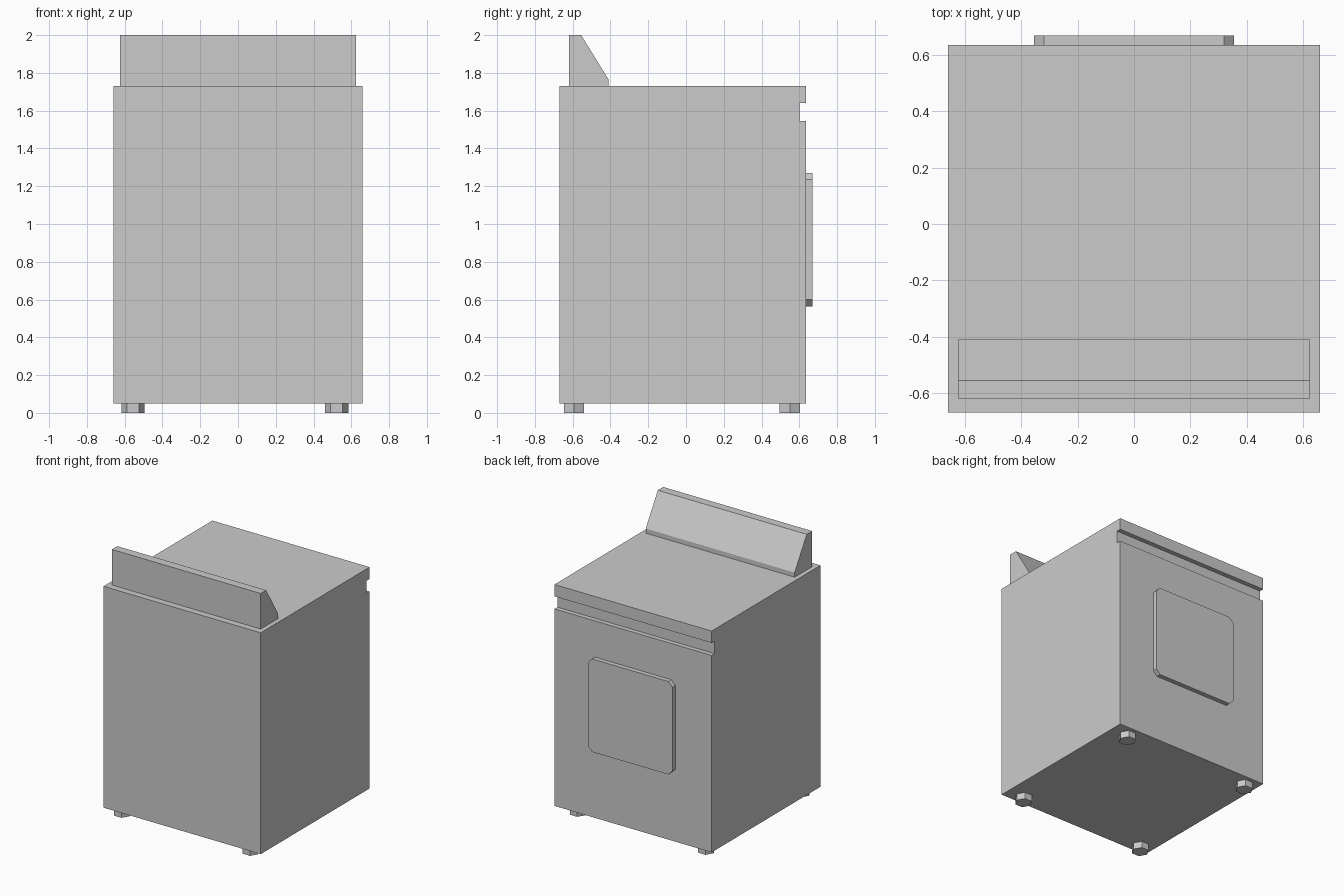
import bpy, bmesh
from math import cos, sin, pi
from mathutils import Vector

if "Cube" in bpy.data.objects:
    bpy.data.objects.remove(bpy.data.objects["Cube"])


def prism(name, points, direction):
    """Extrude a flat polygon along a direction vector."""
    bm = bmesh.new()
    face = bm.faces.new([bm.verts.new(p) for p in points])
    ext = bmesh.ops.extrude_face_region(bm, geom=[face], use_keep_orig=True)
    moved = [g for g in ext["geom"] if isinstance(g, bmesh.types.BMVert)]
    bmesh.ops.translate(bm, verts=moved, vec=Vector(direction))
    bmesh.ops.recalc_face_normals(bm, faces=bm.faces)
    mesh = bpy.data.meshes.new(name)
    bm.to_mesh(mesh)
    bm.free()
    obj = bpy.data.objects.new(name, mesh)
    bpy.context.collection.objects.link(obj)
    return obj


# Cabinet: side profile with the recessed strip under the worktop
cabinet = [(-0.67, 0.05), (0.635, 0.05), (0.635, 1.545), (0.6, 1.545),
           (0.6, 1.64), (0.635, 1.64), (0.635, 1.73), (-0.67, 1.73)]
prism("cabinet", [(-0.66, y, z) for y, z in cabinet], (1.32, 0, 0))

# Sloped control panel standing on the top
panel = [(-0.62, 1.73), (-0.41, 1.73), (-0.41, 1.765), (-0.555, 2.0), (-0.62, 2.0)]
prism("control_panel", [(-0.625, y, z) for y, z in panel], (1.25, 0, 0))

# Door with clipped corners
w, h, c, mid = 0.355, 0.353, 0.035, 0.917
door = [(w - c, -h), (w, c - h), (w, h - c), (w - c, h),
        (c - w, h), (-w, h - c), (-w, c - h), (c - w, -h)]
prism("door", [(x, 0.635, mid + z) for x, z in door], (0, 0.035, 0))

# Hexagonal feet
for side, fx in (("left", -0.556), ("right", 0.522)):
    for end, fy in (("front", -0.593), ("back", 0.55)):
        ring = [(fx + 0.062 * cos(i * pi / 3), fy + 0.062 * sin(i * pi / 3), 0)
                for i in range(6)]
        prism(f"foot_{end}_{side}", ring, (0, 0, 0.05))
